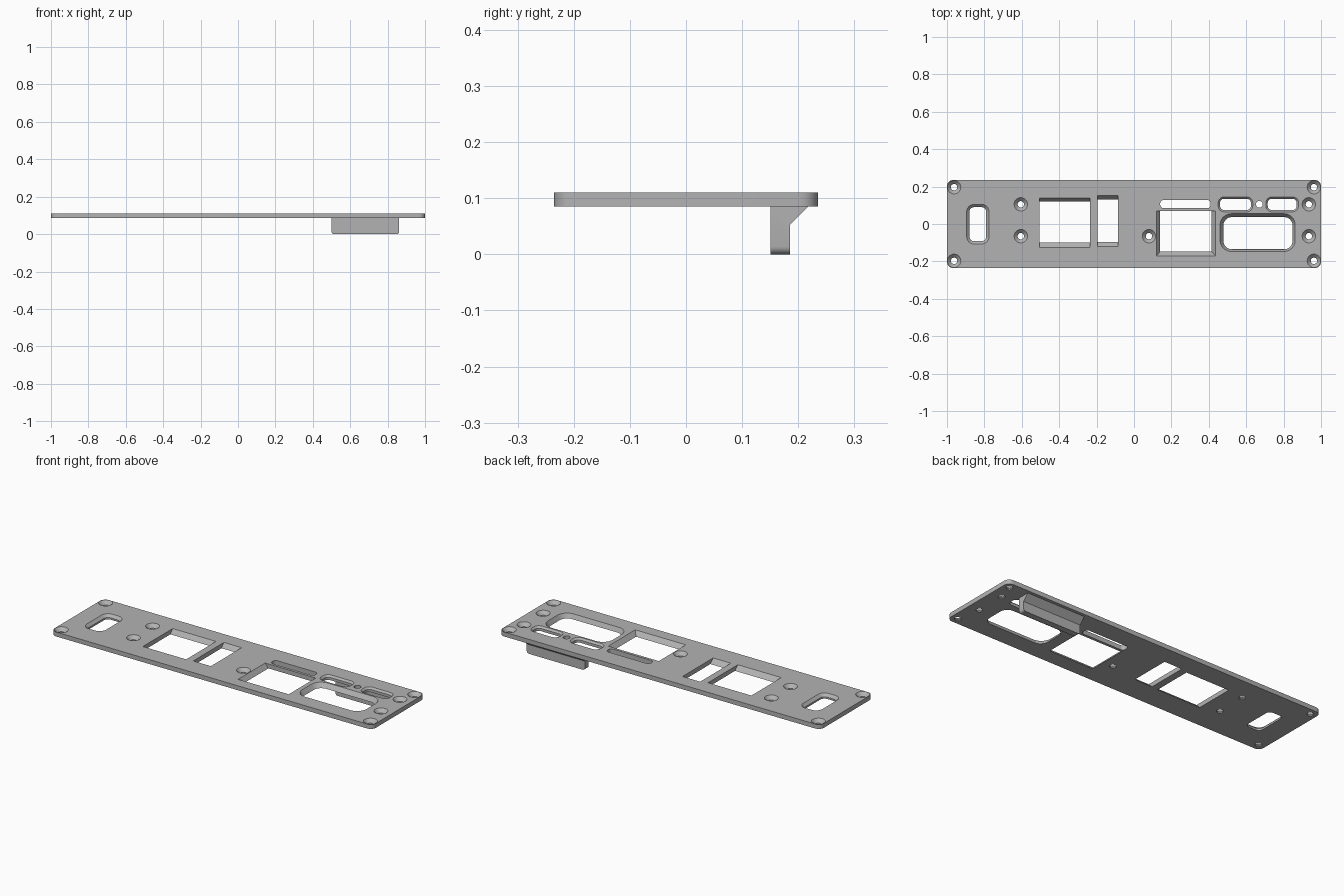
import bpy, bmesh, math

cube = bpy.data.objects.get("Cube")
if cube:
    bpy.data.objects.remove(cube, do_unlink=True)

BOTTOM, TOP = 0.085, 0.11

grey = bpy.data.materials.new("plain grey")
grey.use_nodes = True
grey.diffuse_color = (0.45, 0.45, 0.45, 1)
grey.node_tree.nodes["Principled BSDF"].inputs["Base Color"].default_value = (0.45, 0.45, 0.45, 1)


def outline(x0, x1, y0, y1, r=0, steps=6):
    """Rectangle outline, with rounded corners when r is given."""
    if r == 0:
        return [(x1, y1), (x0, y1), (x0, y0), (x1, y0)]
    points = []
    corners = [(x1 - r, y1 - r), (x0 + r, y1 - r), (x0 + r, y0 + r), (x1 - r, y0 + r)]
    for quarter, (cx, cy) in enumerate(corners):
        for i in range(steps + 1):
            a = math.pi / 2 * (quarter + i / steps)
            points.append((cx + r * math.cos(a), cy + r * math.sin(a)))
    return points


def circle(cx, cy, r, sides=32):
    return [(cx + r * math.cos(math.tau * i / sides), cy + r * math.sin(math.tau * i / sides))
            for i in range(sides)]


def loft(bm, levels):
    """Closed solid through matching outlines, each given as (z, points)."""
    rings = [[bm.verts.new((x, y, z)) for x, y in pts] for z, pts in levels]
    bm.faces.new(rings[0][::-1])
    bm.faces.new(rings[-1])
    n = len(rings[0])
    for low, high in zip(rings, rings[1:]):
        for i in range(n):
            j = (i + 1) % n
            bm.faces.new((low[i], low[j], high[j], high[i]))


def make_object(name, bm):
    bmesh.ops.recalc_face_normals(bm, faces=bm.faces)
    mesh = bpy.data.meshes.new(name)
    bm.to_mesh(mesh)
    bm.free()
    mesh.materials.append(grey)
    obj = bpy.data.objects.new(name, mesh)
    bpy.context.collection.objects.link(obj)
    return obj


def cut(bm, inner, outer, depth):
    """Opening that widens from inner to outer over the top 'depth' of the plate."""
    levels = [(BOTTOM - 0.02, inner)]
    levels += [(TOP - depth, inner), (TOP, outer), (TOP + 0.02, outer)]
    loft(bm, levels)


def straight_cut(bm, pts):
    loft(bm, [(BOTTOM - 0.02, pts), (TOP + 0.02, pts)])


# Panel
bm = bmesh.new()
panel_outline = outline(-1, 1, -0.235, 0.235, 0.032)
loft(bm, [(BOTTOM, panel_outline), (TOP, panel_outline)])
panel = make_object("panel", bm)

# Openings
bm = bmesh.new()
full = TOP - BOTTOM
cut(bm, outline(-0.88, -0.79, -0.092, 0.09, 0.025),
    outline(-0.895, -0.775, -0.107, 0.105, 0.04), 0.015)
cut(bm, outline(-0.505, -0.235, -0.1, 0.12), outline(-0.505, -0.235, -0.125, 0.14), full)
cut(bm, outline(-0.195, -0.085, -0.095, 0.132), outline(-0.195, -0.085, -0.12, 0.153), full)
cut(bm, outline(0.14, 0.415, -0.148, 0.07), outline(0.12, 0.435, -0.17, 0.07), full)
straight_cut(bm, outline(0.14, 0.41, 0.085, 0.128, 0.018))
for x0, x1 in ((0.45, 0.635), (0.705, 0.88)):
    cut(bm, outline(x0 + 0.01, x1 - 0.01, 0.075, 0.135, 0.022),
        outline(x0, x1, 0.065, 0.145, 0.032), 0.01)
straight_cut(bm, circle(0.67, 0.105, 0.018))
cut(bm, outline(0.478, 0.848, -0.135, 0.037, 0.045),
    outline(0.46, 0.862, -0.147, 0.055, 0.06), full)

# Countersunk screw holes
screws = [(sx * 0.962, sy * 0.197) for sx in (-1, 1) for sy in (-1, 1)]
screws += [(-0.605, 0.105), (-0.605, -0.065), (0.08, -0.065), (0.935, 0.105), (0.935, -0.065)]
for x, y in screws:
    cut(bm, circle(x, y, 0.017), circle(x, y, 0.036), 0.019)
cutter = make_object("opening_cutter", bm)
cutter.hide_render = True

boolean = panel.modifiers.new("openings", "BOOLEAN")
boolean.operation = "DIFFERENCE"
boolean.solver = "EXACT"
boolean.object = cutter
bpy.context.view_layer.objects.active = panel
bpy.ops.object.modifier_apply(modifier=boolean.name)
bpy.data.objects.remove(cutter, do_unlink=True)

# Finger tab under the back edge, with a sloped brace
bm = bmesh.new()
profile = [(0.151, 0), (0.185, 0), (0.185, 0.052), (0.218, BOTTOM), (0.151, BOTTOM)]
ends = [[bm.verts.new((x, y, z)) for y, z in profile] for x in (0.5, 0.862)]
bm.faces.new(ends[0])
bm.faces.new(ends[1][::-1])
for i in range(len(profile)):
    j = (i + 1) % len(profile)
    bm.faces.new((ends[0][i], ends[0][j], ends[1][j], ends[1][i]))
lower_corners = [e for e in bm.edges
                 if all(v.co.z < 0.001 for v in e.verts)
                 and abs(e.verts[0].co.x - e.verts[1].co.x) < 0.001]
bmesh.ops.bevel(bm, geom=lower_corners, offset=0.014, segments=5, profile=0.5, affect="EDGES")
tab = make_object("finger_tab", bm)

# Smooth the rounded corners and keep hard edges
for obj in (panel, tab):
    bpy.ops.object.select_all(action="DESELECT")
    obj.select_set(True)
    bpy.context.view_layer.objects.active = obj
    bpy.ops.object.shade_smooth_by_angle(angle=math.radians(25))
